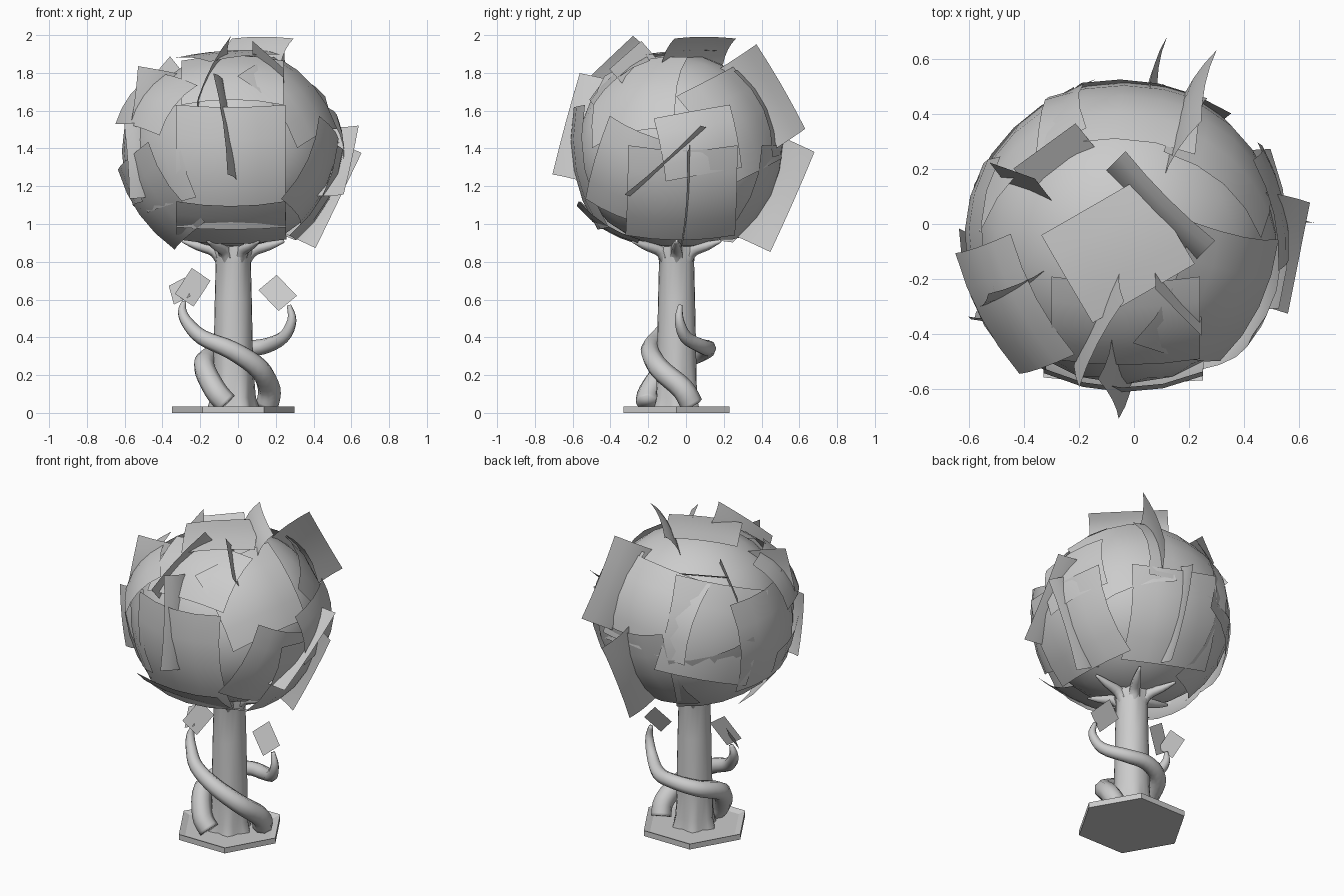
import bpy, bmesh, math
from mathutils import Vector, Matrix

cube = bpy.data.objects.get("Cube")
if cube:
    bpy.data.objects.remove(cube)

grey = bpy.data.materials.new("plain_grey")
grey.use_nodes = True
grey.diffuse_color = (0.6, 0.6, 0.6, 1)
grey.node_tree.nodes["Principled BSDF"].inputs["Base Color"].default_value = (0.6, 0.6, 0.6, 1)

AXIS = Vector((-0.025, -0.05, 0))
CROWN = Vector((-0.03, -0.045, 1.385))
SIZE = Vector((0.56, 0.55, 0.53))


def finish(name, bm, smooth=True):
    mesh = bpy.data.meshes.new(name)
    bm.to_mesh(mesh)
    bm.free()
    mesh.materials.append(grey)
    for face in mesh.polygons:
        face.use_smooth = smooth
    obj = bpy.data.objects.new(name, mesh)
    bpy.context.collection.objects.link(obj)
    return obj


def tube(name, points, sides=8, steps=4):
    """Tapered tube through (x, y, z, radius) points."""
    pts = [Vector(p) for p in points]
    path = []
    for i in range(len(pts) - 1):
        a, b, c, d = (pts[max(0, min(len(pts) - 1, i + k))] for k in (-1, 0, 1, 2))
        for s in range(steps):
            t = s / steps
            path.append(0.5 * (2 * b + (c - a) * t + (2 * a - 5 * b + 4 * c - d) * t ** 2
                               + (3 * b - a - 3 * c + d) * t ** 3))
    path.append(pts[-1])
    bm = bmesh.new()
    rings = []
    last = Vector((0, 0, 1))
    turn = last.rotation_difference(last)
    for i, p in enumerate(path):
        along = (path[min(i + 1, len(path) - 1)] - path[max(i - 1, 0)]).to_3d().normalized()
        turn = last.rotation_difference(along) @ turn
        last = along
        rings.append([bm.verts.new(p.to_3d() + turn @ Vector(
            (p.w * math.cos(k * math.tau / sides), p.w * math.sin(k * math.tau / sides), 0)))
            for k in range(sides)])
    for low, high in zip(rings, rings[1:]):
        for k in range(sides):
            n = (k + 1) % sides
            bm.faces.new((low[k], low[n], high[n], high[k]))
    bm.faces.new(rings[-1])
    bm.faces.new(rings[0][::-1])
    return finish(name, bm)


def card(name, centre, normal, w, h, roll=0, tilt=0, lean=0, bend=0.0):
    """Bent rectangular leaf sheet; tilt swings it about its height, lean about its width."""
    n = normal.normalized()
    up = Vector((0, 0, 1)) if abs(n.z) < 0.98 else Vector((0, 1, 0))
    right = up.cross(n).normalized()
    frame = Matrix((right, n.cross(right), n)).transposed()
    frame = (frame @ Matrix.Rotation(math.radians(roll), 3, 'Z')
             @ Matrix.Rotation(math.radians(tilt), 3, 'Y')
             @ Matrix.Rotation(math.radians(lean), 3, 'X'))
    bm = bmesh.new()
    bmesh.ops.create_grid(bm, x_segments=4, y_segments=4, size=1)
    for v in bm.verts:
        u, t = v.co.x, v.co.y
        v.co = centre + frame @ Vector((u * w / 2, t * h / 2, -bend * (u * u + t * t)))
    return finish(name, bm)


def crown_card(name, lon, lat, out, w, h, **shape):
    a, b = math.radians(lon), math.radians(lat)
    n = Vector((math.cos(a) * math.cos(b), math.sin(a) * math.cos(b), math.sin(b)))
    return card(name, CROWN + n * SIZE + n * out, n, w, h, **shape)


# Hexagonal base with a recessed top
bm = bmesh.new()
bmesh.ops.create_cone(bm, cap_ends=True, segments=6, radius1=0.325, radius2=0.325, depth=0.035,
                      matrix=Matrix.Translation(AXIS + Vector((0, 0, 0.0175))) @ Matrix.Rotation(math.pi / 2, 4, 'Z'))
bm.normal_update()
top = [f for f in bm.faces if f.normal.z > 0.9]
bmesh.ops.inset_region(bm, faces=top, thickness=0.04)
bmesh.ops.translate(bm, verts=top[0].verts, vec=(0, 0, -0.015))
finish("base", bm, smooth=False)

# Trunk with a lobed foot
bm = bmesh.new()
rings = []
for z, r, lobe in ((0.02, 0.125, 0.015), (0.08, 0.112, 0.008), (0.25, 0.105, 0), (0.6, 0.098, 0),
                   (0.8, 0.093, 0), (0.86, 0.105, 0.012), (0.92, 0.1, 0.02)):
    rings.append([bm.verts.new(AXIS + Vector((math.cos(a) * (r + lobe * math.cos(6 * a)),
                                             math.sin(a) * (r + lobe * math.cos(6 * a)), z)))
                  for a in (k * math.tau / 24 for k in range(24))])
for low, high in zip(rings, rings[1:]):
    for k in range(24):
        bm.faces.new((low[k], low[(k + 1) % 24], high[(k + 1) % 24], high[k]))
finish("trunk", bm)

# Branches fanning out under the crown
for i in range(6):
    d = Vector((math.cos(i * math.tau / 6), math.sin(i * math.tau / 6)))
    tube(f"branch_{i}", [(AXIS.x + d.x * r, AXIS.y + d.y * r, z, s) for r, z, s in
                         ((0.05, 0.8, 0.04), (0.1, 0.86, 0.034), (0.19, 0.885, 0.024), (0.27, 0.91, 0.008))], 6, 3)

# Two climbing vines
tube("vine_front", [(0.155, 0.03, 0.045, 0.06), (0.165, -0.02, 0.13, 0.06), (0.11, -0.14, 0.235, 0.056),
                    (-0.03, -0.19, 0.33, 0.05), (-0.19, -0.15, 0.4, 0.041), (-0.27, -0.09, 0.48, 0.032),
                    (-0.295, -0.06, 0.54, 0.024), (-0.285, -0.05, 0.59, 0.012)])
tube("vine_back", [(-0.06, -0.205, 0.05, 0.06), (-0.12, -0.19, 0.12, 0.06), (-0.18, -0.09, 0.25, 0.056),
                   (-0.13, 0.06, 0.31, 0.05), (0.0, 0.115, 0.34, 0.045), (0.13, 0.09, 0.35, 0.041),
                   (0.24, 0.0, 0.4, 0.034), (0.285, -0.035, 0.49, 0.025), (0.27, -0.03, 0.57, 0.012)])

# Vine leaves
card("vine_leaf_left", Vector((0.21, -0.015, 0.635)), Vector((0, -1, 0.4)), 0.13, 0.16, roll=42)
card("vine_leaf_right", Vector((-0.24, -0.06, 0.665)), Vector((0.2, -1, 0.2)), 0.12, 0.17, roll=-35)
card("vine_leaf_outer", Vector((-0.31, -0.03, 0.645)), Vector((-0.5, -0.8, 0.5)), 0.1, 0.13, roll=30)

# Crown core
bm = bmesh.new()
bmesh.ops.create_icosphere(bm, subdivisions=3, radius=1)
for v in bm.verts:
    v.co = CROWN + v.co * SIZE * 0.975
finish("crown_core", bm)

# Broad sheets lying over the crown
crown_card("sheet_front", -91, -11, 0.01, 0.58, 0.66, bend=0.065)
crown_card("sheet_front_low", -91, -48, 0.03, 0.58, 0.38, lean=10, bend=0.03)
crown_card("sheet_front_high", -90, 52, 0.0, 0.54, 0.38, bend=0.035)
crown_card("sheet_left_low", 3, -28, 0.02, 0.58, 0.54, bend=0.055)
crown_card("sheet_left_front", -30, -14, 0.02, 0.4, 0.5, roll=-25, tilt=8, bend=0.045)
crown_card("sheet_left", 12, 5, 0.03, 0.42, 0.34, roll=10, bend=0.03)
crown_card("sheet_left_high", -35, 38, 0.0, 0.5, 0.5, roll=15, bend=0.055)
crown_card("sheet_back_low", 82, -26, 0.005, 0.56, 0.56, roll=8, bend=0.06)
crown_card("sheet_back_high", 92, 24, 0.01, 0.58, 0.5, roll=-6, bend=0.06)
crown_card("sheet_back_left", 42, 18, 0.0, 0.5, 0.55, roll=20, bend=0.06)
crown_card("sheet_back_right", 137, 10, 0.005, 0.56, 0.58, roll=-15, bend=0.06)
crown_card("sheet_back_right_low", 142, -30, 0.01, 0.52, 0.5, roll=15, bend=0.055)
crown_card("sheet_right", 178, 0, 0.025, 0.5, 0.58, roll=5, bend=0.06)
crown_card("sheet_right_low", -150, -30, 0.04, 0.5, 0.52, roll=20, bend=0.05)
crown_card("sheet_right_front", -148, 30, 0.05, 0.5, 0.34, roll=-8, lean=-8, bend=0.035)
crown_card("sheet_right_mid", -138, -5, 0.02, 0.4, 0.5, roll=12, bend=0.04)
crown_card("sheet_top", -120, 84, 0.0, 0.43, 0.37, roll=30, bend=0.012)

# Sheets standing out from the crown
crown_card("fin_front", -91, 15, -0.03, 0.2, 0.56, roll=8, tilt=76, bend=0.015)
crown_card("fin_right", -147, -5, 0.01, 0.15, 0.4, tilt=70, bend=0.02)
crown_card("fin_right_top", 153, 42, 0.0, 0.17, 0.26, roll=5, tilt=70)
crown_card("fin_left", -5, -7, -0.02, 0.2, 0.55, roll=-48, tilt=80, bend=0.01)
crown_card("fin_left_low", 8, -26, -0.04, 0.22, 0.56, tilt=82, bend=0.015)
crown_card("fin_back_low", 82, -24, 0.015, 0.24, 0.58, tilt=82, bend=0.015)
crown_card("fin_back_high", 66, 30, 0.02, 0.3, 0.52, roll=6, tilt=82, bend=0.015)
crown_card("fin_back_right", 132, 48, 0.0, 0.16, 0.28, roll=82, tilt=70)
crown_card("fin_left_top", -50, 58, 0.0, 0.16, 0.28, roll=4, tilt=65)
card("fin_front_top", Vector((-0.15, -0.36, 1.785)), Vector((-0.95, 0.23, 0.28)), 0.2, 0.46, roll=48, bend=0.015)
card("fin_right_front", Vector((-0.43, -0.25, 1.67)), Vector((0.4, -0.9, 0.1)), 0.24, 0.3, roll=-10, bend=0.01)
card("fin_top", Vector((0.08, 0.05, 1.93)), Vector((-0.6, -0.6, 0.6)), 0.46, 0.17, bend=0.015)
